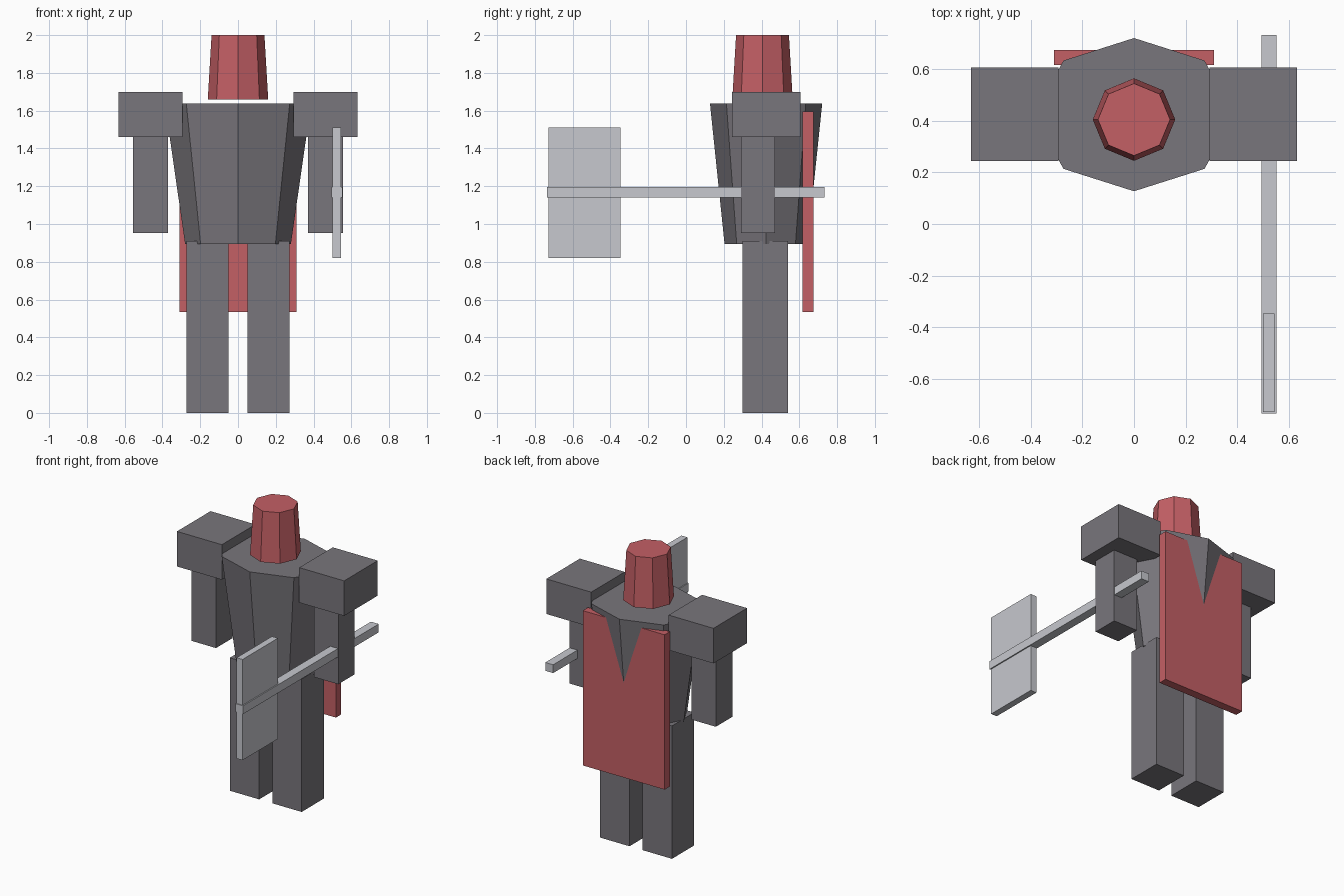
import bpy
import bmesh
from math import radians
from mathutils import Matrix, Vector

cube = bpy.data.objects.get("Cube")
if cube:
    bpy.data.objects.remove(cube, do_unlink=True)


def make_material(name, rgb):
    mat = bpy.data.materials.new(name)
    mat.use_nodes = True
    colour = (*rgb, 1.0)
    mat.diffuse_color = colour
    mat.node_tree.nodes["Principled BSDF"].inputs["Base Color"].default_value = colour
    return mat


armour = make_material("dark grey armour", (0.19, 0.18, 0.20))
cloth = make_material("red cloth", (0.55, 0.115, 0.13))
steel = make_material("light grey steel", (0.57, 0.58, 0.62))


def finish(name, bm, mat):
    mesh = bpy.data.meshes.new(name)
    bm.to_mesh(mesh)
    bm.free()
    mesh.materials.append(mat)
    obj = bpy.data.objects.new(name, mesh)
    bpy.context.collection.objects.link(obj)
    return obj


def box(name, x, y, z, mat):
    """Box spanning the given (low, high) range on each axis."""
    low, high = Vector((x[0], y[0], z[0])), Vector((x[1], y[1], z[1]))
    bm = bmesh.new()
    bmesh.ops.create_cube(bm, size=1, matrix=Matrix.Translation((low + high) / 2)
                          @ Matrix.Diagonal((*(high - low), 1)))
    return finish(name, bm, mat)


def tapered_octagon(name, y, z, bottom, top, mat):
    """Eight-sided solid with a corner on each axis; radii are (x, y) pairs."""
    bm = bmesh.new()
    bmesh.ops.create_cone(bm, cap_ends=True, segments=8, radius1=1, radius2=1, depth=2)
    # Put a corner exactly on the x axis
    first = bm.verts[:][0].co
    if min(abs(first.x), abs(first.y), abs(abs(first.x) - abs(first.y))) > 0.01:
        bmesh.ops.rotate(bm, verts=bm.verts, matrix=Matrix.Rotation(radians(22.5), 3, "Z"))
    for v in bm.verts:
        rx, ry = top if v.co.z > 0 else bottom
        v.co = (v.co.x * rx, v.co.y * ry + y, z[1] if v.co.z > 0 else z[0])
    return finish(name, bm, mat)


# Head and chest
tapered_octagon("head", 0.405, (1.66, 2.0), (0.16, 0.16), (0.14, 0.14), cloth)
tapered_octagon("torso", 0.424, (0.895, 1.637), (0.28, 0.22), (0.387, 0.297), armour)

# Limbs and shoulder pads on both sides
for side, s in (("left", 1), ("right", -1)):
    def limb(part, inner, outer, y, z):
        box(f"{side}_{part}", sorted((s * inner, s * outer)), y, z, armour)

    limb("shoulder_pad", 0.293, 0.633, (0.244, 0.607), (1.46, 1.70))
    limb("arm", 0.371, 0.555, (0.292, 0.47), (0.953, 1.47))
    limb("leg", 0.05, 0.272, (0.30, 0.54), (0.0, 0.91))

# Cape hanging from the back
box("cape", (-0.31, 0.31), (0.617, 0.674), (0.535, 1.595), cloth)

# Axe held in the left hand
box("axe_shaft", (0.494, 0.553), (-0.735, 0.732), (1.14, 1.197), steel)
box("axe_blade", (0.50, 0.545), (-0.729, -0.347), (0.82, 1.51), steel)
